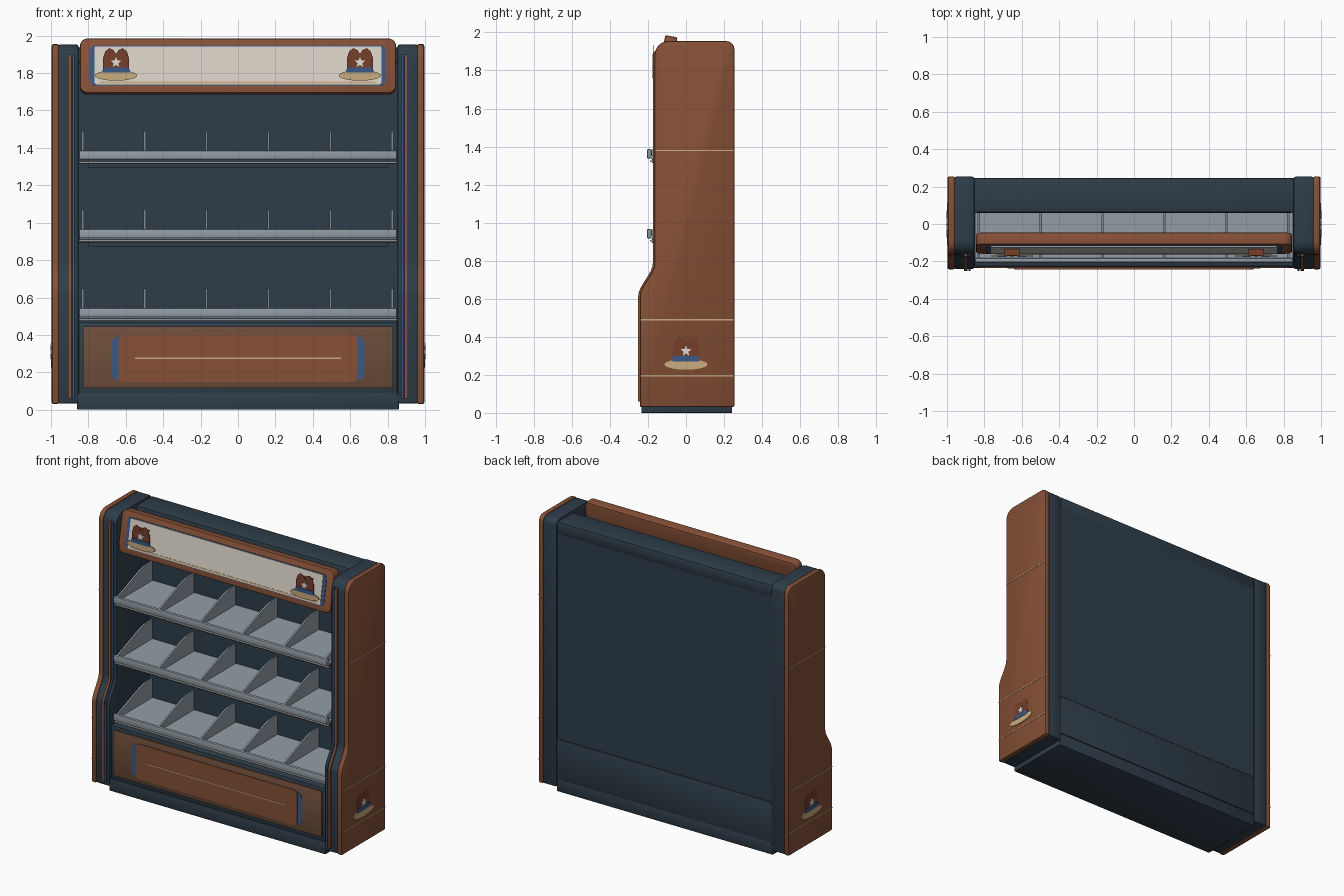
import bpy, bmesh, math

if "Cube" in bpy.data.objects:
    bpy.data.objects.remove(bpy.data.objects["Cube"])


def colour(name, r, g, b):
    m = bpy.data.materials.new(name)
    lin = [((c / 255 + 0.055) / 1.055) ** 2.4 for c in (r, g, b)]
    m.diffuse_color = (*lin, 1)
    m.use_nodes = True
    m.node_tree.nodes["Principled BSDF"].inputs["Base Color"].default_value = m.diffuse_color
    return m


NAVY = colour("navy", 46, 61, 73)
RUST = colour("rust", 134, 80, 54)
BROWN = colour("muted_brown", 110, 78, 58)
GREY = colour("grey", 146, 158, 165)
CREAM = colour("cream", 214, 207, 195)
TAN = colour("tan", 202, 172, 128)
BLUE = colour("blue", 58, 88, 135)
DARK = colour("dark_brown", 118, 62, 42)
WHITE = colour("white", 228, 226, 220)


def prism(name, pts, axis, lo, hi, mat, bevel=0.0, segs=2):
    """Extrude a closed outline: (y, z) points along x, or (x, z) points along y."""
    bm = bmesh.new()
    put = (lambda p, d: (d, p[0], p[1])) if axis == 'x' else (lambda p, d: (p[0], d, p[1]))
    face = bm.faces.new([bm.verts.new(put(p, lo)) for p in pts])
    ext = bmesh.ops.extrude_face_region(bm, geom=[face])
    for v in ext['geom']:
        if isinstance(v, bmesh.types.BMVert):
            v.co['xyz'.index(axis)] = hi
    bmesh.ops.recalc_face_normals(bm, faces=bm.faces)
    if bevel:
        edges = [e for e in bm.edges if e.calc_face_angle(0) > math.radians(40)]
        bmesh.ops.bevel(bm, geom=edges, offset=bevel, segments=segs, profile=0.5,
                        affect='EDGES', clamp_overlap=True)
    me = bpy.data.meshes.new(name)
    bm.to_mesh(me)
    bm.free()
    me.materials.append(mat)
    me.shade_smooth()
    me.set_sharp_from_angle(angle=math.radians(32))
    ob = bpy.data.objects.new(name, me)
    bpy.context.collection.objects.link(ob)
    return ob


def box(name, x0, x1, y0, y1, z0, z1, mat, bevel=0.0):
    return prism(name, [(x0, z0), (x1, z0), (x1, z1), (x0, z1)], 'y', y0, y1, mat, bevel)


def arc(cx, cy, rx, ry, a0, a1, n):
    return [(cx + rx * math.cos(math.radians(a0 + (a1 - a0) * i / n)),
             cy + ry * math.sin(math.radians(a0 + (a1 - a0) * i / n))) for i in range(n + 1)]


def rounded(w, h, r, cz=0.0):
    """Rounded rectangle with half sizes w, h."""
    pts = []
    for sx, sz, a in ((1, 1, 0), (-1, 1, 90), (-1, -1, 180), (1, -1, 270)):
        pts += arc(sx * (w - r), cz + sz * (h - r), r, r, a, a + 90, 6)
    return pts


def side_profile(d):
    """Side outline in y, z, grown outwards by d."""
    f, u, b = -0.238 - d, -0.16 - d, 0.25 + d
    lo, hi = 0.035 - d, 1.95 + d
    step = [(f + (u - f) * (t * t * (3 - 2 * t)), 0.61 + 0.18 * t)
            for t in [i / 8 for i in range(9)]]
    return ([(b, lo), (f, lo)] + step + arc(u + 0.075, hi - 0.075, 0.075, 0.075, 180, 90, 6)
            + arc(b - 0.045, hi - 0.045, 0.045, 0.045, 90, 0, 4))


def hat(name, axis, c, z, d, out):
    """Layered hat emblem; d is the base depth, out the outward direction."""
    def layer(part, pts, a, b, mat):
        prism(name + part, [(c + p[0], z + p[1]) for p in pts], axis, d + out * a, d + out * b, mat)
    crown = [(-.07, .03), (.07, .03), (.07, .09), (.058, .128), (.036, .146), (.014, .136),
             (0, .115), (-.014, .136), (-.036, .146), (-.058, .128), (-.07, .09)]
    star = [((0.03, 0.013)[i % 2] * math.sin(math.pi * i / 5),
             0.07 + (0.03, 0.013)[i % 2] * math.cos(math.pi * i / 5)) for i in range(10)]
    layer("_brim", arc(0, 0, .113, .028, 0, 345, 23), 0, .007, TAN)
    layer("_crown", crown, 0, .004, DARK)
    layer("_band", [(-.072, .015), (.072, .015), (.07, .044), (-.07, .044)], 0, .009, BLUE)
    layer("_star", star, .003, .009, WHITE)


# End panels: rust outer slab, navy post, trims along the front edge
for s, tag in ((1, "right"), (-1, "left")):
    prism(tag + "_side_panel", side_profile(0.005), 'x', s * 0.958, s * 0.996, RUST, 0.01)
    prism(tag + "_post", side_profile(0.003), 'x', s * 0.853, s * 0.962, NAVY, 0.012)
    for part, x0, x1, mat in (("_rust_trim", 0.891, 0.908, RUST), ("_blue_trim", 0.874, 0.884, BLUE)):
        trim = [(p[0], min(max(p[1], 0.06), 1.9)) for p in side_profile(0.014) if p[0] < -0.1]
        trim += [(-0.12, 1.9), (-0.12, 0.06)]
        prism(tag + part, trim, 'x', s * x0, s * x1, mat)
    hat(tag + "_side_hat", 'x', 0.0, 0.255, s * 0.994, s)
    # Pinstripes across the side
    for z, front in ((0.195, -0.238), (0.49, -0.238), (1.38, -0.16)):
        prism(tag + "_pinstripe", [(front, z - .003), (.25, z - .003), (.25, z + .003), (front, z + .003)],
              'x', s * 0.994, s * 0.998, TAN)

# Base, lower cabinet, back and canopy
box("plinth", -0.86, 0.86, -0.235, 0.243, 0.0, 0.09, NAVY, 0.004)
box("lower_cabinet", -0.852, 0.852, -0.226, 0.24, 0.08, 0.47, NAVY, 0.006)
box("back_panel", -0.855, 0.855, 0.205, 0.243, 0.38, 1.91, NAVY)
box("lower_back_panel", -0.855, 0.855, 0.205, 0.247, 0.09, 0.377, NAVY, 0.003)
box("canopy", -0.857, 0.857, 0.06, 0.247, 1.85, 1.94, NAVY, 0.014)

# Lower front panel with inset decoration
box("front_panel", -0.83, 0.83, -0.236, -0.22, 0.115, 0.445, BROWN, 0.003)
prism("front_blue_plate", rounded(0.675, 0.118, 0.04, 0.275), 'y', -0.239, -0.234, BLUE)
prism("front_rust_plate", rounded(0.64, 0.126, 0.03, 0.275), 'y', -0.242, -0.236, RUST)
box("front_line", -0.55, 0.55, -0.244, -0.24, 0.272, 0.278, TAN)

# Shelves with lips, brackets and dividers
for z in (0.495, 0.918, 1.338):
    box("shelf", -0.85, 0.85, -0.185, 0.207, z - 0.002, z + 0.016, GREY)
    box("shelf_lip", -0.85, 0.85, -0.205, -0.182, z, z + 0.048, GREY, 0.005)
    box("price_strip", -0.85, 0.85, -0.19, -0.175, z - 0.018, z - 0.01, WHITE)
    box("shelf_rail", -0.85, 0.85, -0.178, -0.155, z - 0.025, z, NAVY)
    if z > 0.6:
        box("shelf_bracket", -0.8, 0.8, -0.15, 0.207, z - 0.045, z - 0.001, NAVY)
    for i in range(6):
        x = -0.83 + 0.331 * i
        side = [(-0.183, z + 0.01), (0.207, z + 0.01), (0.207, z + 0.152), (0.12, z + 0.152),
                (0.07, z + 0.14), (-0.183, z + 0.045)]
        prism("divider", side, 'x', x - 0.006, x + 0.006, GREY)

# Tilted header sign
sign = [
    prism("header_frame", rounded(0.845, 0.148, 0.04), 'y', 0.0, 0.066, RUST, 0.008),
    prism("header_blue_plate", rounded(0.79, 0.108, 0.025), 'y', -0.004, 0.002, BLUE),
    prism("header_cream_plate", rounded(0.766, 0.103, 0.008), 'y', -0.008, 0.0, CREAM),
    box("header_tan_line", -0.74, 0.74, -0.01, -0.004, -0.098, -0.088, TAN),
]
for ob in sign:
    ob.location = (0, -0.135, 1.84)
    ob.rotation_euler = (math.radians(-10), 0, 0)
for s, tag in ((1, "right"), (-1, "left")):
    hat(tag + "_header_hat", 'y', s * 0.652, 1.787, -0.168, -1)
    box(tag + "_hat_mount", s * 0.652 - 0.04, s * 0.652 + 0.04, -0.168, -0.115, 1.79, 1.9, DARK)
